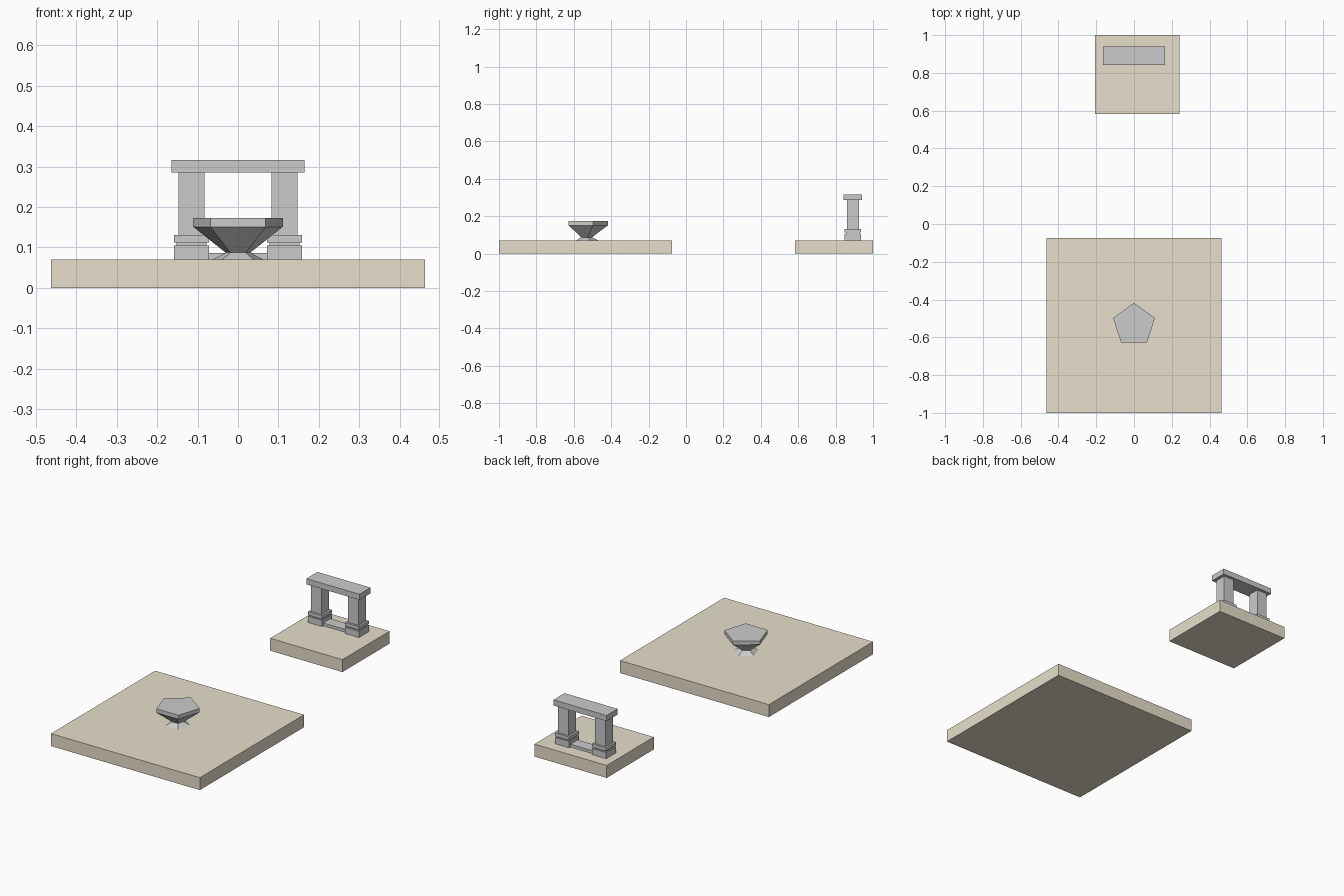
import bpy, bmesh
from math import sin, cos, pi

if "Cube" in bpy.data.objects:
    bpy.data.objects.remove(bpy.data.objects["Cube"])

tan = bpy.data.materials.new("sandstone")
tan.diffuse_color = (0.80, 0.74, 0.60, 1)
tan.use_nodes = True
tan.node_tree.nodes["Principled BSDF"].inputs["Base Color"].default_value = tan.diffuse_color


def finish(name, bm, mat=None):
    bmesh.ops.recalc_face_normals(bm, faces=bm.faces)
    mesh = bpy.data.meshes.new(name)
    bm.to_mesh(mesh)
    bm.free()
    obj = bpy.data.objects.new(name, mesh)
    bpy.context.collection.objects.link(obj)
    if mat:
        mesh.materials.append(mat)
    return obj


def box(name, x0, x1, y0, y1, z0, z1, mat=None):
    bm = bmesh.new()
    bmesh.ops.create_cube(bm, size=1)
    for v in bm.verts:
        v.co = (x1 if v.co.x > 0 else x0,
                y1 if v.co.y > 0 else y0,
                z1 if v.co.z > 0 else z0)
    return finish(name, bm, mat)


def stack(name, profile, sides, cx, cy, start):
    """Capped loft of regular polygons through (radius, height) pairs."""
    bm = bmesh.new()
    rings = []
    for r, z in profile:
        angles = [start + 2 * pi * i / sides for i in range(sides)]
        rings.append([bm.verts.new((cx + r * cos(a), cy + r * sin(a), z)) for a in angles])
    for a, b in zip(rings, rings[1:]):
        for i in range(sides):
            j = (i + 1) % sides
            bm.faces.new((a[i], a[j], b[j], b[i]))
    bm.faces.new(rings[0][::-1])
    bm.faces.new(rings[-1])
    return finish(name, bm)


G = 0.07  # top of the ground slabs

# Ground slabs
box("large_ground_slab", -0.463, 0.463, -1.0, -0.075, 0, G, tan)
box("small_ground_slab", -0.207, 0.242, 0.582, 1.0, 0, G, tan)

# Five-sided pedestal bowl
stack("pentagon_bowl", [(0.066, G), (0.032, 0.087), (0.1165, 0.151), (0.1165, 0.173)],
      5, 0, -0.534, pi / 2)

# Gateway pillars: square plinth, groove, collar and shaft
CY = 0.892
for side, x in (("left", -0.115), ("right", 0.115)):
    profile = [(w * 2 ** 0.5, z) for w, z in (
        (0.0435, G), (0.0435, 0.105), (0.037, 0.105), (0.037, 0.112),
        (0.0435, 0.112), (0.0435, 0.131), (0.0325, 0.131), (0.0325, 0.285))]
    stack(side + "_pillar", profile, 4, x, CY, pi / 4)

# Gateway lintel and threshold
box("lintel", -0.165, 0.165, CY - 0.049, CY + 0.049, 0.285, 0.317)
box("threshold", -0.0715, 0.0715, CY - 0.032, CY + 0.032, G, 0.086)
